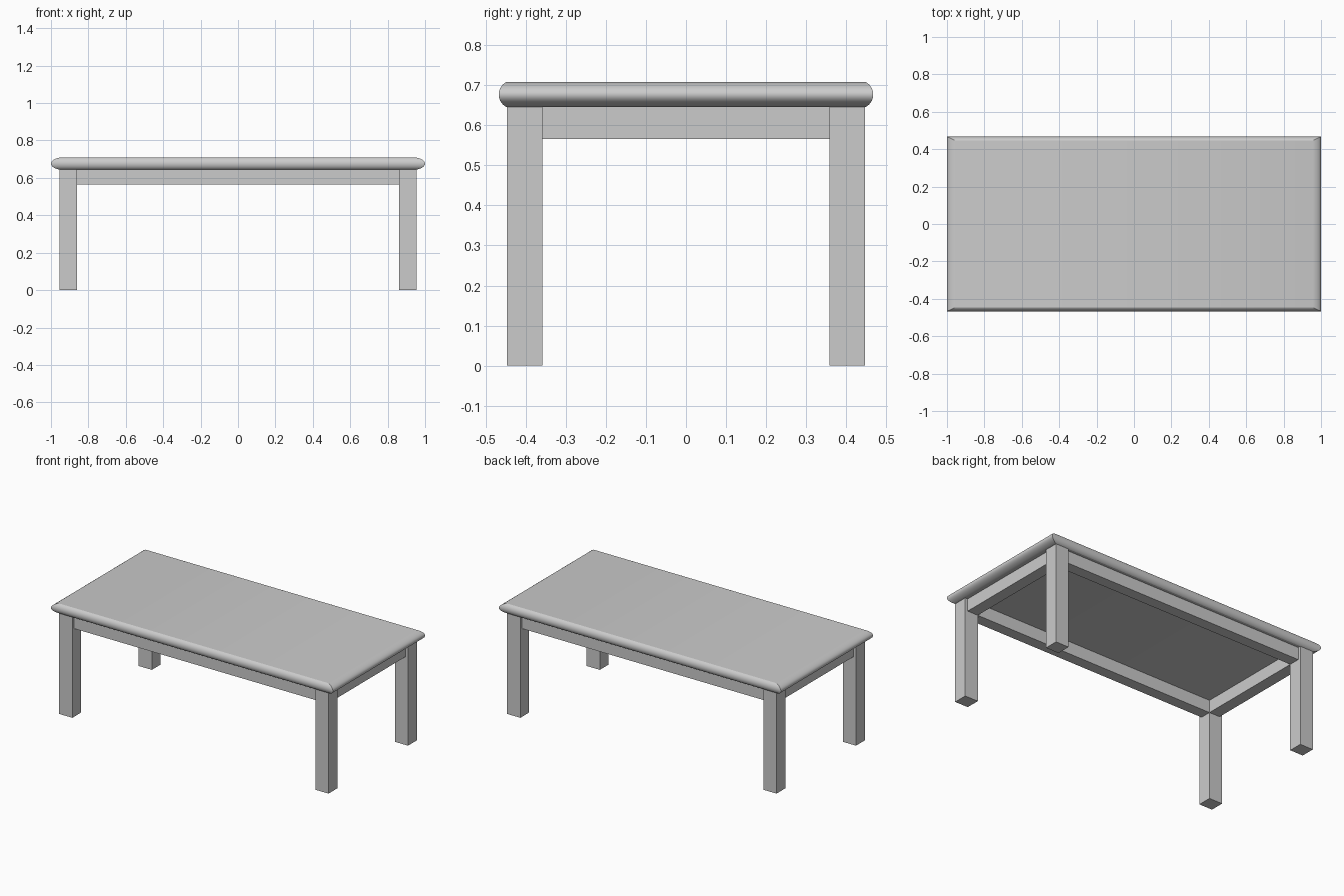
import bpy, bmesh, math

if "Cube" in bpy.data.objects:
    bpy.data.objects.remove(bpy.data.objects["Cube"])

TOP_Z, BOTTOM_Z, RAIL_Z = 0.708, 0.645, 0.565
LEG_X, LEG_Y = (0.862, 0.955), (0.358, 0.447)   # inner and outer faces of the legs
INSET = 0.018                                    # rails sit back from leg faces


def finish(name, bm):
    bmesh.ops.recalc_face_normals(bm, faces=bm.faces)
    mesh = bpy.data.meshes.new(name)
    bm.to_mesh(mesh)
    bm.free()
    obj = bpy.data.objects.new(name, mesh)
    bpy.context.collection.objects.link(obj)
    return obj


def box(name, x, y, z):
    bm = bmesh.new()
    bmesh.ops.create_cube(bm, size=1)
    for v in bm.verts:
        for i, (lo, hi) in enumerate((x, y, z)):
            v.co[i] = hi if v.co[i] > 0 else lo
    return finish(name, bm)


# Table top: stacked rectangular rings following an arc, with mitred corners
bm = bmesh.new()
rings = []
STEPS, HALF = 14, math.radians(66)
for i in range(STEPS + 1):
    a = -HALF + 2 * HALF * i / STEPS
    out = (math.cos(a) - math.cos(HALF)) / (1 - math.cos(HALF))
    z = (TOP_Z + BOTTOM_Z) / 2 + (TOP_Z - BOTTOM_Z) / 2 * math.sin(a) / math.sin(HALF)
    hx, hy = 0.957 + 0.043 * out, 0.447 + 0.02 * out
    rings.append([bm.verts.new((sx * hx, sy * hy, z))
                  for sx, sy in ((-1, -1), (1, -1), (1, 1), (-1, 1))])
for low, high in zip(rings, rings[1:]):
    for k in range(4):
        n = (k + 1) % 4
        bm.faces.new((low[k], low[n], high[n], high[k]))
bm.faces.new(rings[0])
bm.faces.new(rings[-1])
top = finish("table_top", bm)
bpy.context.view_layer.objects.active = top
top.select_set(True)
bpy.ops.object.shade_smooth_by_angle(angle=math.radians(20))


def mirrored(span, sign):
    return tuple(sorted(sign * s for s in span))


# Four square legs
for sx, side in ((-1, "left"), (1, "right")):
    for sy, end in ((-1, "front"), (1, "back")):
        box(f"{end}_{side}_leg", mirrored(LEG_X, sx), mirrored(LEG_Y, sy), (0, BOTTOM_Z))

# Rails between the legs, flush with their inner faces
for s, long_name, short_name in ((-1, "front_rail", "left_rail"), (1, "back_rail", "right_rail")):
    box(long_name, (-LEG_X[0], LEG_X[0]),
        mirrored((LEG_Y[0], LEG_Y[1] - INSET), s), (RAIL_Z, BOTTOM_Z))
    box(short_name, mirrored((LEG_X[0], LEG_X[1] - INSET), s),
        (-LEG_Y[0], LEG_Y[0]), (RAIL_Z, BOTTOM_Z))
